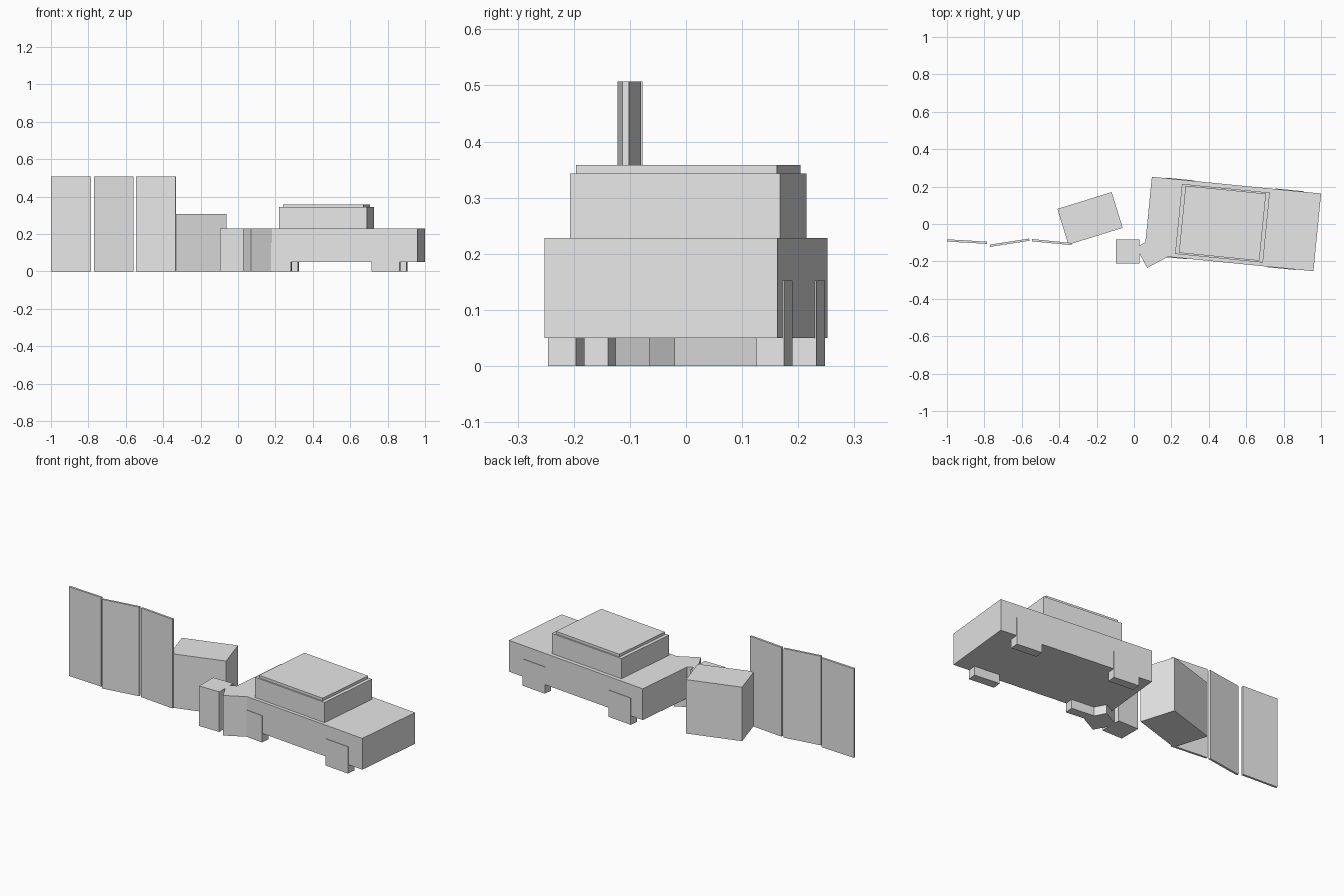
import bpy
from math import radians, sin, cos

default = bpy.data.objects.get("Cube")
if default:
    bpy.data.objects.remove(default, do_unlink=True)

grey = bpy.data.materials.new("plain_grey")
grey.use_nodes = True
grey.diffuse_color = (0.8, 0.8, 0.8, 1)
grey.node_tree.nodes["Principled BSDF"].inputs["Base Color"].default_value = (0.8, 0.8, 0.8, 1)


def box(name, centre, size, bottom, top, angle=0):
    """Upright box with a turned rectangular footprint."""
    bpy.ops.mesh.primitive_cube_add(size=1, location=(*centre, (bottom + top) / 2),
                                    rotation=(0, 0, radians(angle)))
    ob = bpy.context.object
    ob.name = name
    ob.scale = (*size, top - bottom)
    bpy.ops.object.transform_apply(location=False, rotation=False, scale=True)
    ob.data.materials.append(grey)
    return ob


# Car: body, cabin and roof share one heading
CAR = (0.5275, 0.0)
TURN = -5.65
box("car_body", CAR, (0.909, 0.417), 0.05, 0.228, TURN)
box("car_cabin", (0.473, 0.004), (0.472, 0.376), 0.228, 0.343, TURN)
box("car_roof", (0.473, 0.004), (0.432, 0.36), 0.343, 0.358, TURN)

# Wheels: blocks standing slightly proud of the body sides
c, s = cos(radians(TURN)), sin(radians(TURN))
for end, u in (("front", 0.284), ("rear", -0.3)):
    for side, v in (("left", 0.1865), ("right", -0.1865)):
        spot = (CAR[0] + u * c - v * s, CAR[1] + u * s + v * c)
        box(f"{end}_{side}_wheel", spot, (0.151, 0.05), 0, 0.152, TURN)

# Two small bins beside the car and a larger crate behind them
box("straight_bin", (-0.034, -0.147), (0.126, 0.126), 0, 0.228)
box("turned_bin", (0.096, -0.15), (0.125, 0.125), 0, 0.228, 28)
box("crate", (-0.235, 0.03), (0.304, 0.2), 0, 0.307, 17.2)

# Row of thin upright fence panels
for i, (x, y, angle) in enumerate([(-0.893, -0.094, -3.3),
                                   (-0.665, -0.1, 8.7),
                                   (-0.439, -0.097, -5.6)]):
    box(f"fence_panel_{i + 1}", (x, y), (0.213, 0.012), 0, 0.507, angle)
